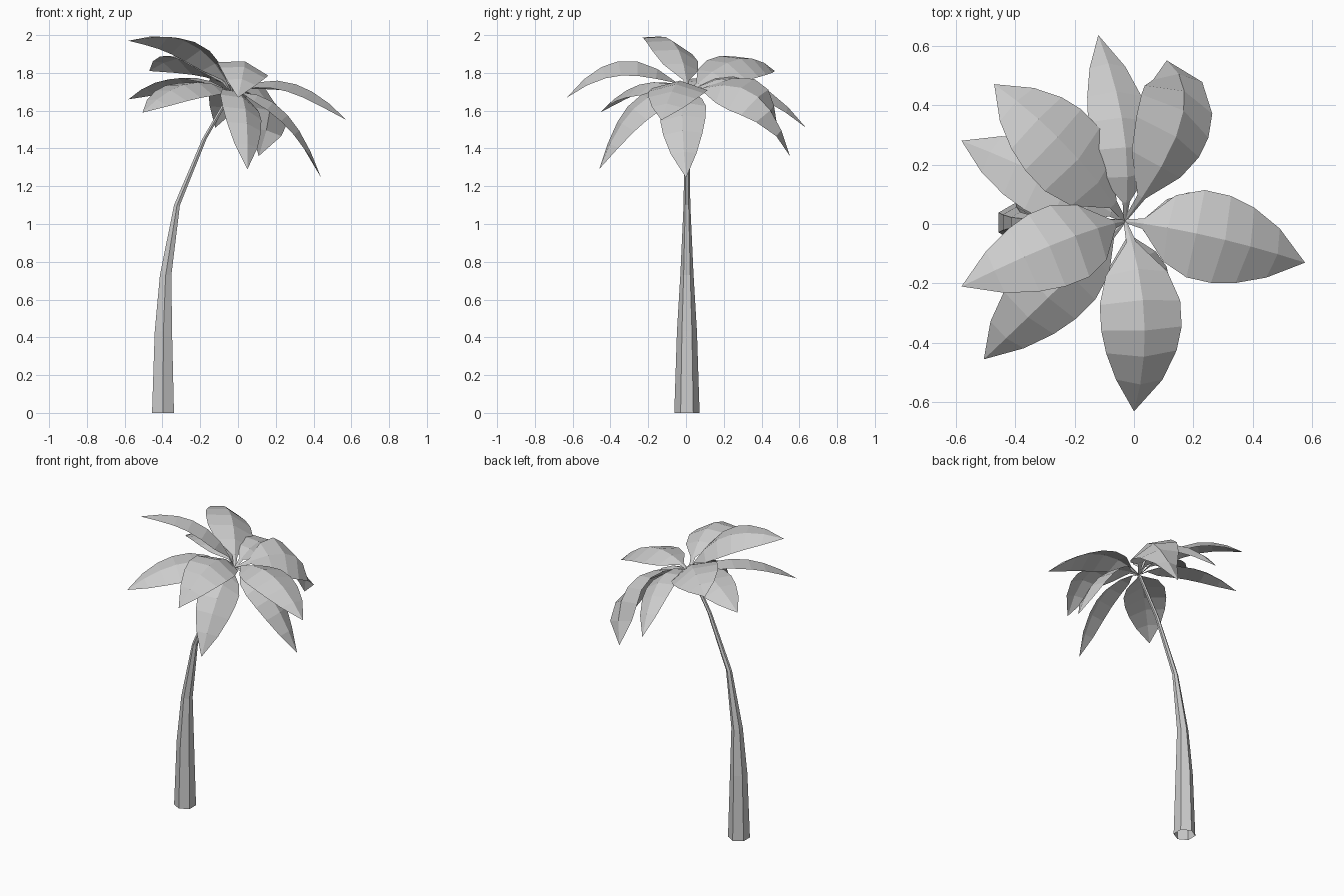
import bpy
import math
from mathutils import Vector, Matrix

cube = bpy.data.objects.get("Cube")
if cube:
    bpy.data.objects.remove(cube, do_unlink=True)

# One plain grey for the whole tree
grey = bpy.data.materials.new("light grey")
grey.use_nodes = True
colour = (0.6, 0.6, 0.6, 1)
grey.diffuse_color = colour
grey.node_tree.nodes["Principled BSDF"].inputs["Base Color"].default_value = colour


def add_mesh(name, verts, faces):
    mesh = bpy.data.meshes.new(name)
    mesh.from_pydata(verts, [], faces)
    mesh.materials.append(grey)
    mesh.update()
    obj = bpy.data.objects.new(name, mesh)
    bpy.context.collection.objects.link(obj)
    return obj


# Trunk: tapering six-sided tube that leans as it rises (x, z, radius)
rings = [(-0.397, 0, 0.067), (-0.395, 0.43, 0.053), (-0.383, 0.73, 0.035),
         (-0.323, 1.1, 0.018), (-0.178, 1.45, 0.013), (-0.04, 1.69, 0.012)]
sides = 6
verts, faces = [], []
for x, z, r in rings:
    for k in range(sides):
        a = math.tau * (k + 0.5) / sides
        verts.append((x + r * math.cos(a), 0.005 + r * math.sin(a), z))
for i in range(len(rings) - 1):
    for k in range(sides):
        n = (k + 1) % sides
        faces.append((i * sides + k, i * sides + n,
                      (i + 1) * sides + n, (i + 1) * sides + k))
faces.append([(len(rings) - 1) * sides + k for k in range(sides)])
add_mesh("trunk", verts, faces)

# Fronds: arched spine with a blade folded along the middle
CROWN = Vector((-0.03, 0.01, 1.69))
OUTLINE = [(0, 0.04), (0.1, 0.12), (0.24, 0.76), (0.4, 1), (0.56, 1),
           (0.7, 0.87), (0.85, 0.57), (1, 0)]
FOLD = 0.3


def frond(name, mid, tip, half_width, roll):
    mid, tip = Vector(mid), Vector(tip)
    control = 2 * mid - (CROWN + tip) / 2
    verts, faces = [], []
    for t, w in OUTLINE:
        spine = CROWN * (1 - t) ** 2 + control * 2 * t * (1 - t) + tip * t * t
        tangent = ((control - CROWN) * (1 - t) + (tip - control) * t).normalized()
        side = tangent.cross(Vector((0, 0, 1))).normalized()
        side = Matrix.Rotation(math.radians(roll), 3, tangent) @ side
        normal = side.cross(tangent)
        reach = w * half_width
        drop = normal * reach * FOLD
        verts += [spine - side * reach - drop, spine, spine + side * reach - drop]
    last = 3 * (len(OUTLINE) - 1)
    for i in range(0, last - 3, 3):
        faces += [(i, i + 1, i + 4, i + 3), (i + 1, i + 2, i + 5, i + 4)]
    # The blade closes to a single point
    verts = verts[:last] + [tip]
    faces += [(last - 3, last - 2, last), (last - 2, last - 1, last)]
    # Reverse the winding so the faces look upward
    add_mesh(name, verts, [f[::-1] for f in faces])


# Middle of spine, tip, half width, roll in degrees (positive drops the right edge)
fronds = {
    "left_frond": ((0.27, -0.045, 1.75), (0.575, -0.13, 1.55), 0.15, -2),
    "left_low_frond": ((0.235, -0.02, 1.605), (0.44, 0, 1.245), 0.12, 6),
    "front_frond": ((0.035, -0.32, 1.865), (0, -0.63, 1.67), 0.14, -15),
    "front_low_frond": ((0.035, -0.25, 1.635), (0.05, -0.46, 1.29), 0.12, -25),
    "front_right_frond": ((-0.26, -0.22, 1.745), (-0.505, -0.455, 1.59), 0.13, -15),
    "right_high_frond": ((-0.25, -0.06, 1.955), (-0.58, -0.21, 1.97), 0.14, 14),
    "right_frond": ((-0.28, 0.15, 1.775), (-0.58, 0.28, 1.66), 0.125, 14),
    "back_right_frond": ((-0.23, 0.265, 1.87), (-0.47, 0.47, 1.81), 0.15, 22),
    "back_frond": ((-0.035, 0.32, 1.76), (-0.12, 0.635, 1.51), 0.11, 22),
    "back_left_frond": ((0.16, 0.35, 1.695), (0.11, 0.55, 1.36), 0.15, 35),
}
for name, shape in fronds.items():
    frond(name, *shape)
